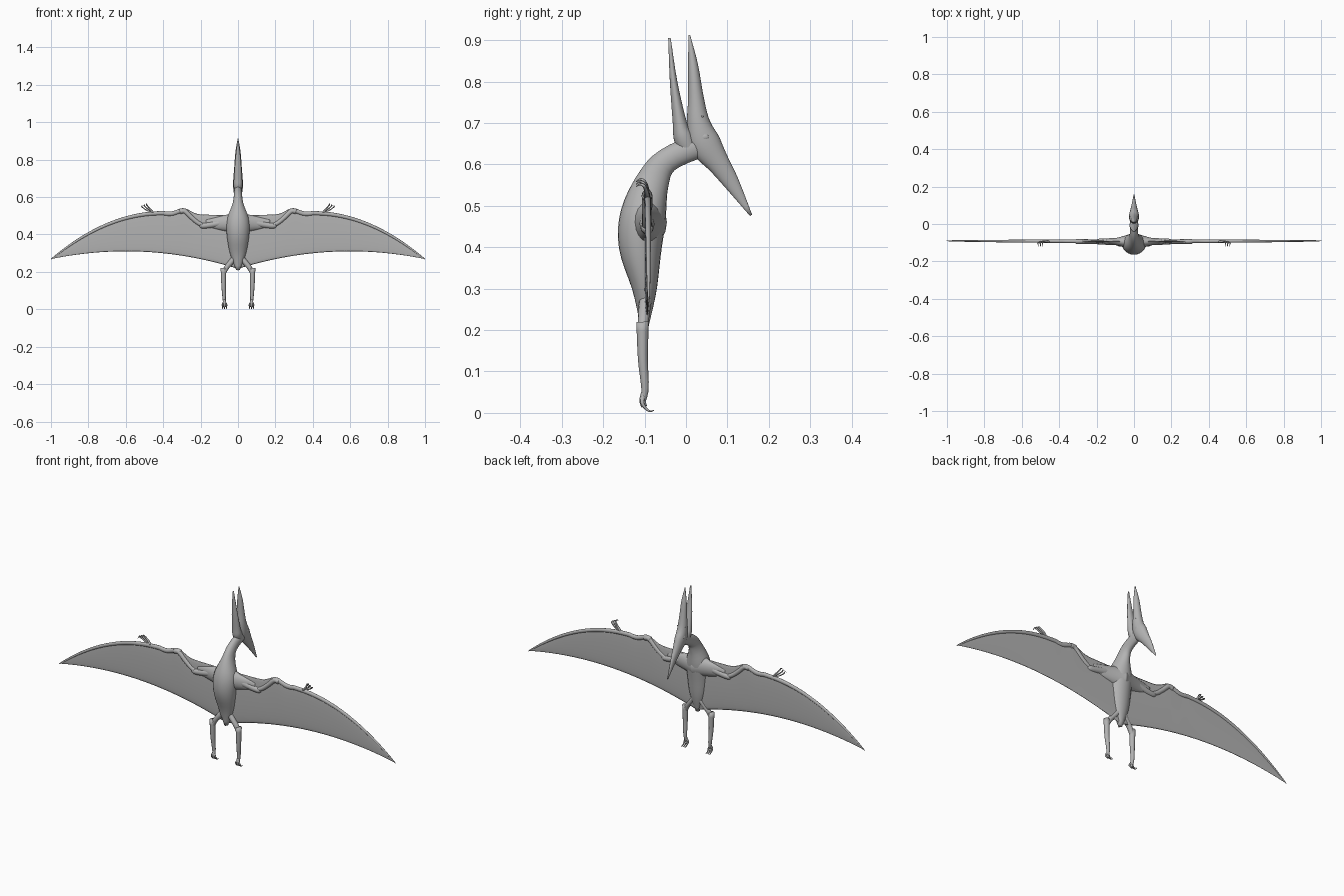
import bpy, bmesh, math
from mathutils import Vector

cube = bpy.data.objects.get("Cube")
if cube:
    bpy.data.objects.remove(cube)

skin = bpy.data.materials.new("grey skin")
skin.use_nodes = True
grey = (.45, .45, .45, 1)
skin.diffuse_color = grey
skin.node_tree.nodes["Principled BSDF"].inputs["Base Color"].default_value = grey

ACROSS, DEEP, UP = Vector((1, 0, 0)), Vector((0, 1, 0)), Vector((0, 0, 1))
WING_Y = -.094


def finish(name, bm, mirror):
    """Turn a bmesh into a smooth skin-coloured object, mirrored when paired."""
    bmesh.ops.recalc_face_normals(bm, faces=bm.faces)
    for face in bm.faces:
        face.smooth = True
    mesh = bpy.data.meshes.new(name)
    bm.to_mesh(mesh)
    bm.free()
    mesh.materials.append(skin)
    part = bpy.data.objects.new(name, mesh)
    bpy.context.collection.objects.link(part)
    if mirror:
        part.modifiers.new("Mirror", 'MIRROR')


def smooth_path(stations, steps=4):
    """Catmull-Rom resampling of stations (x, y, z, half width, half depth)."""
    p = [Vector(s) for s in stations]
    p = [p[0] * 2 - p[1], *p, p[-1] * 2 - p[-2]]
    path = []
    for before, start, end, after in zip(p, p[1:], p[2:], p[3:]):
        leave, arrive = (end - before) / 2, (after - start) / 2
        for step in range(steps):
            t = step / steps
            blend = t * t * (3 - 2 * t)
            path.append(start.lerp(end, blend) + leave * t * (1 - t) ** 2
                        - arrive * t * t * (1 - t))
    return path + [p[-2]]


def loft(name, stations, side=ACROSS, normal=None, mirror=False, sides=16):
    """Skin elliptical rings; half width lies along side, half depth across it."""
    path = smooth_path(stations)
    centres = [station.to_3d() if len(station) == 3 else Vector(station[:3]) for station in path]
    last = len(path) - 1
    bm = bmesh.new()
    rings = []
    for i, (centre, station) in enumerate(zip(centres, path)):
        tangent = centres[min(i + 1, last)] - centres[max(i - 1, 0)]
        across = normal or side.cross(tangent).normalized()
        width, depth = (max(half, .001) for half in station[3:])
        angles = [math.tau * k / sides for k in range(sides)]
        rings.append([bm.verts.new(centre + side * width * math.cos(a) + across * depth * math.sin(a))
                      for a in angles])
    for ring, following in zip(rings, rings[1:]):
        for k in range(sides):
            bm.faces.new((ring[k - 1], ring[k], following[k], following[k - 1]))
    bm.faces.new(rings[0])
    bm.faces.new(rings[-1])
    finish(name, bm, mirror)


def midline(name, rows):
    """Central part from rows (y, z, half width, half depth)."""
    loft(name, [(0, *row) for row in rows], sides=24)


def limb(name, points, thick, thin, side=ACROSS, sides=12):
    """Paired round limb that tapers evenly along its points."""
    stations = []
    for i, point in enumerate(points):
        radius = thick + (thin - thick) * i / (len(points) - 1)
        stations.append((*point, radius, radius))
    loft(name, stations, side=side, mirror=True, sides=sides)


def arm_bone(name, points, thick, thin):
    """Wing bone from points (x, z) lying in the plane of the wing."""
    limb(name, [(x, WING_Y, z) for x, z in points], thick, thin, side=DEEP)


# Body and head along the midline
midline("torso_and_neck", [
    (-.1, .21, .01, .01), (-.1, .3, .043, .03), (-.11, .4, .06, .052), (-.103, .48, .06, .055),
    (-.08, .56, .03, .04), (-.045, .61, .022, .03), (.04, .65, .02, .03)])
midline("crest_and_upper_beak", [
    (.157, .477, .002, .003), (.11, .555, .011, .019), (.08, .6, .018, .027), (.046, .65, .026, .038),
    (.03, .7, .025, .028), (.024, .76, .02, .019), (.017, .84, .014, .012), (.008, .912, .002, .002)])
midline("lower_beak", [
    (.01, .63, .018, .022), (-.006, .665, .024, .024), (-.015, .7, .022, .017),
    (-.03, .8, .015, .009), (-.04, .905, .003, .003)])
midline("tail", [(-.094, .27, .018, .016), (-.1, .235, .01, .01), (-.108, .207, .002, .002)])

# Eyes with a raised lid, and nostrils
for name, y, z, radius in (("eye", .047, .666, .006), ("eyelid", .045, .666, .01), ("nostril", .04, .716, .003)):
    bm = bmesh.new()
    bmesh.ops.create_uvsphere(bm, u_segments=16, v_segments=8, radius=radius)
    bmesh.ops.scale(bm, vec=(.4, 1, .8), verts=bm.verts)
    bmesh.ops.translate(bm, vec=(.023, y, z), verts=bm.verts)
    finish(name, bm, True)


# Wing outline: a wrist bump on a level arm, then a long curve to the tip
def leading_edge(x):
    wrist = .03 * math.exp(-((x - .29) / .05) ** 2)
    return .505 + .02 * min(x / .4, 1) ** 4 + wrist - .71 * max(x - .4, 0) ** 2


def trailing_edge(x):
    return .31 - .26 * (x - .6) ** 2


membrane, finger = [], []
for i in range(41):
    x = i / 40
    top, bottom = leading_edge(x), trailing_edge(x)
    taper = 1 - x
    membrane.append((x, WING_Y + .004 * x, (top + bottom) / 2, .002 + .005 * taper, (top - bottom) / 2))
    if x > .27:
        radius = .002 + .012 * math.sqrt(taper)
        finger.append((x, WING_Y + .004 * x, top - radius, radius * .8, radius))
loft("wing_membrane", membrane, side=DEEP, normal=UP, mirror=True, sides=24)
loft("wing_finger", finger, side=DEEP, mirror=True)

# Shoulder mass fading into the wing, then the arm
shoulder = []
for i in range(6):
    fade = 1 - i / 5
    shoulder.append((.17 * (1 - fade), WING_Y, .46, .008 + .04 * fade ** 1.5, .02 + .04 * fade))
loft("shoulder", shoulder, side=DEEP, normal=UP, mirror=True)
arm_bone("upper_arm", [(.04, .475), (.11, .458), (.185, .446), (.2, .452)], .022, .012)
arm_bone("forearm", [(.18, .445), (.215, .463), (.25, .492), (.285, .524), (.31, .522)], .012, .013)

# Clawed fingers on the hand and toes on the foot
for i in range(3):
    x, z = .488 + .012 * i, .564 - .006 * i
    limb(f"hand_claw_{i + 1}", [
        (.455, WING_Y, .518), ((x + .455) / 2, WING_Y, z - .025), (x, -.1, z - .006),
        (x, -.11, z), (x, -.121, z - .006)], .007, .001, sides=8)
    x = .062 + .01 * i
    limb(f"toe_{i + 1}", [
        (.073, -.102, .045), (x, -.106, .026), (x, -.098, .012), (x, -.087, .004), (x, -.077, .006)],
        .006, .001, sides=8)

# Legs
limb("thigh", [(.01, -.095, .285), (.035, -.1, .255), (.062, -.103, .222), (.078, -.105, .19)],
     .016, .012, side=DEEP)
limb("shin", [(.078, -.105, .22), (.077, -.104, .13), (.074, -.099, .06), (.072, -.104, .025)], .015, .006)
limb("foot", [(.073, -.1, .05), (.072, -.105, .03), (.072, -.101, .015)], .008, .007)
